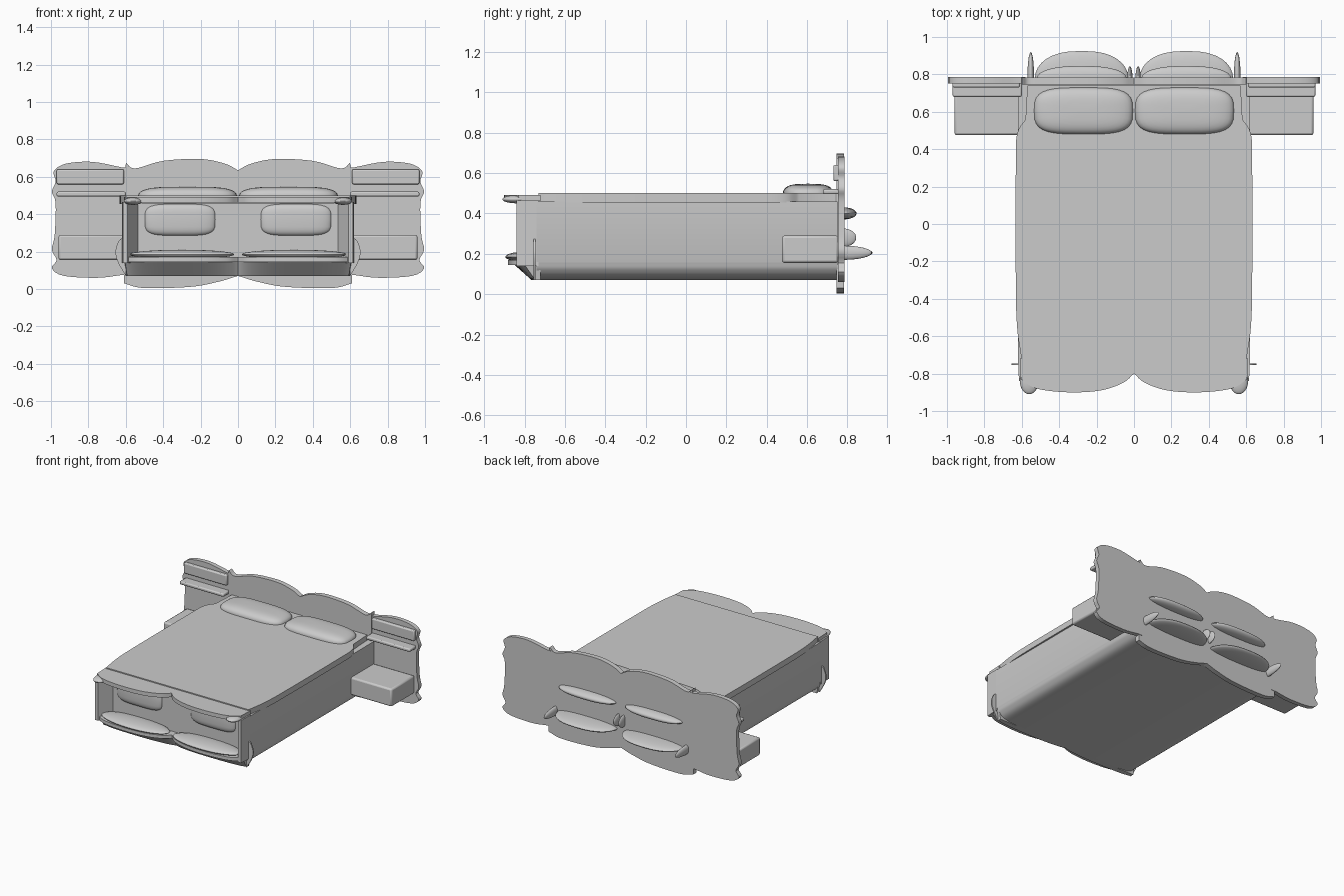
import bpy, bmesh, math
from mathutils import Matrix, Vector

cube = bpy.data.objects.get("Cube")
if cube:
    bpy.data.objects.remove(cube)

grey = bpy.data.materials.new("plain_grey")
grey.use_nodes = True
grey.diffuse_color = (0.6, 0.6, 0.6, 1)
grey.node_tree.nodes["Principled BSDF"].inputs["Base Color"].default_value = (0.6, 0.6, 0.6, 1)


def finish(name, bm, mirror=True, bevel=0):
    """Turn a bmesh into a smooth-by-angle object, mirrored across x."""
    bmesh.ops.recalc_face_normals(bm, faces=bm.faces)
    mesh = bpy.data.meshes.new(name)
    bm.to_mesh(mesh)
    bm.free()
    mesh.materials.append(grey)
    ob = bpy.data.objects.new(name, mesh)
    bpy.context.collection.objects.link(ob)
    if bevel:
        mod = ob.modifiers.new("rounding", "BEVEL")
        mod.width, mod.segments = bevel, 2
    if mirror:
        mod = ob.modifiers.new("mirror", "MIRROR")
        mod.use_clip = False
    bpy.ops.object.select_all(action="DESELECT")
    ob.select_set(True)
    bpy.context.view_layer.objects.active = ob
    bpy.ops.object.shade_smooth_by_angle(angle=math.radians(35))
    return ob


def curve(points, steps=6):
    """Smooth open run through a few 2D points."""
    p = [Vector(q) for q in points]
    p = [2 * p[0] - p[1]] + p + [2 * p[-1] - p[-2]]
    out = []
    for a, b, c, d in zip(p, p[1:], p[2:], p[3:]):
        for i in range(steps):
            t = i / steps
            out.append(0.5 * (2 * b + (c - a) * t + (2 * a - 5 * b + 4 * c - d) * t * t
                              + (3 * b - a - 3 * c + d) * t ** 3))
    return [tuple(q) for q in out + [p[-2]]]


def prism(name, outline, axis, start, end, outline_end=None, bevel=0):
    """Extrude an outline along an axis, optionally to a different end outline."""
    place = {"x": lambda a, b, c: (c, a, b),
             "y": lambda a, b, c: (a, c, b),
             "z": lambda a, b, c: (a, b, c)}[axis]
    bm = bmesh.new()
    first = [bm.verts.new(place(a, b, start)) for a, b in outline]
    last = [bm.verts.new(place(a, b, end)) for a, b in outline_end or outline]
    n = len(first)
    bm.faces.new(first)
    bm.faces.new(last)
    for i in range(n):
        j = (i + 1) % n
        bm.faces.new((first[i], first[j], last[j], last[i]))
    return finish(name, bm, bevel=bevel)


def box(name, x, y, z, bevel=0):
    outline = [(x[0], y[0]), (x[1], y[0]), (x[1], y[1]), (x[0], y[1])]
    return prism(name, outline, "z", z[0], z[1], bevel=bevel)


def cushion(name, centre, radii, powers=(1, 1, 1)):
    """Rounded pad: powers below one make the ellipsoid boxier."""
    bm = bmesh.new()
    bmesh.ops.create_uvsphere(bm, u_segments=32, v_segments=16, radius=1)
    for v in bm.verts:
        v.co = Vector([c + r * math.copysign(abs(k) ** e, k)
                       for c, r, k, e in zip(centre, radii, v.co, powers)])
    return finish(name, bm)


# Bed base with a rounded underside
base = [(0, 0.07)] + curve([(0.45, 0.07), (0.56, 0.085), (0.605, 0.12), (0.62, 0.16)])
prism("bed_base", base + [(0.62, 0.46), (0, 0.46)], "y", -0.74, 0.75)

# Mattress top, slightly bowed at the sides
bow = curve([(0.6, -0.73), (0.625, -0.55), (0.632, -0.3), (0.632, 0.3), (0.625, 0.48), (0.58, 0.56)])
prism("mattress_top", [(0, -0.73)] + bow + [(0.57, 0.74), (0, 0.74)], "z", 0.455, 0.5)

# Scalloped lips above and below the recessed foot panel
scallop = curve([(0, -0.8), (0.06, -0.85), (0.18, -0.89), (0.35, -0.9), (0.52, -0.88), (0.605, -0.83)])
lip = [(0, -0.72)] + scallop + [(0.61, -0.72)]
prism("foot_upper_lip", lip, "z", 0.462, 0.492)
low_lip = [(x, -0.72 + (y + 0.72) * 0.9) for x, y in lip]
prism("foot_lower_lip", low_lip, "z", 0.145, 0.17)
tucked = [(x * 0.98, -0.72 + (y + 0.72) * 0.25) for x, y in lip]
prism("foot_skirt", tucked, "z", 0.07, 0.15,
      [(x, -0.72 + (y + 0.72) * 0.75) for x, y in lip])
cushion("foot_lip_roll", (0.3, -0.8, 0.185), (0.28, 0.095, 0.025))

# Foot corners and soft panels on the foot
cheek = [(0.53, -0.73), (0.62, -0.73), (0.615, -0.84), (0.59, -0.84)]
prism("foot_corner_post", cheek, "z", 0.14, 0.465)
fin = curve([(0.6, 0.07), (0.64, 0.14), (0.655, 0.2), (0.635, 0.26), (0.6, 0.28)])
prism("foot_corner_fin", fin, "y", -0.755, -0.745)
cushion("foot_soft_panel", (0.31, -0.735, 0.37), (0.19, 0.03, 0.085), (0.5, 1, 0.5))
cushion("corner_tip", (0.56, -0.84, 0.47), (0.05, 0.07, 0.02))

# Pillows
cushion("pillow", (0.27, 0.605, 0.495), (0.265, 0.125, 0.052), (0.55, 0.6, 0.8))

# Headboard with double-scalloped edges
top = curve([(0, 0.635), (0.07, 0.67), (0.2, 0.695), (0.4, 0.685), (0.55, 0.645), (0.6, 0.675)])
bottom = curve([(0.61, 0.03), (0.5, 0.005), (0.25, 0.012), (0.1, 0.04), (0, 0.07)])
prism("headboard", top + bottom, "y", 0.745, 0.782)

# Wing panels with wavy outer edges
wave = curve([(0.62, 0.075), (0.75, 0.06), (0.93, 0.07), (0.995, 0.11), (0.97, 0.155),
              (0.995, 0.21), (0.98, 0.29), (0.975, 0.46), (0.995, 0.52), (0.975, 0.575),
              (0.985, 0.63), (0.92, 0.67), (0.78, 0.68), (0.62, 0.65)], 4)
prism("wing_panel", [(0.58, 0.075)] + wave + [(0.58, 0.65)], "y", 0.752, 0.785)
box("wing_shelf", (0.6, 0.97), (0.68, 0.76), (0.495, 0.52), 0.008)
box("wing_upper_pad", (0.61, 0.97), (0.73, 0.76), (0.56, 0.64), 0.008)

# Bedside cabinets
box("bedside_cabinet", (0.6, 0.96), (0.475, 0.755), (0.155, 0.29), 0.012)

# Fins on the back of the headboard
cushion("back_lower_fin", (0.28, 0.78, 0.205), (0.25, 0.145, 0.028), (0.8, 1, 1))
cushion("back_upper_fin", (0.28, 0.78, 0.4), (0.24, 0.065, 0.03), (0.8, 1, 1))
cushion("back_outer_spike", (0.552, 0.78, 0.205), (0.018, 0.14, 0.035))
cushion("back_inner_spike", (0.022, 0.78, 0.28), (0.014, 0.063, 0.045))
